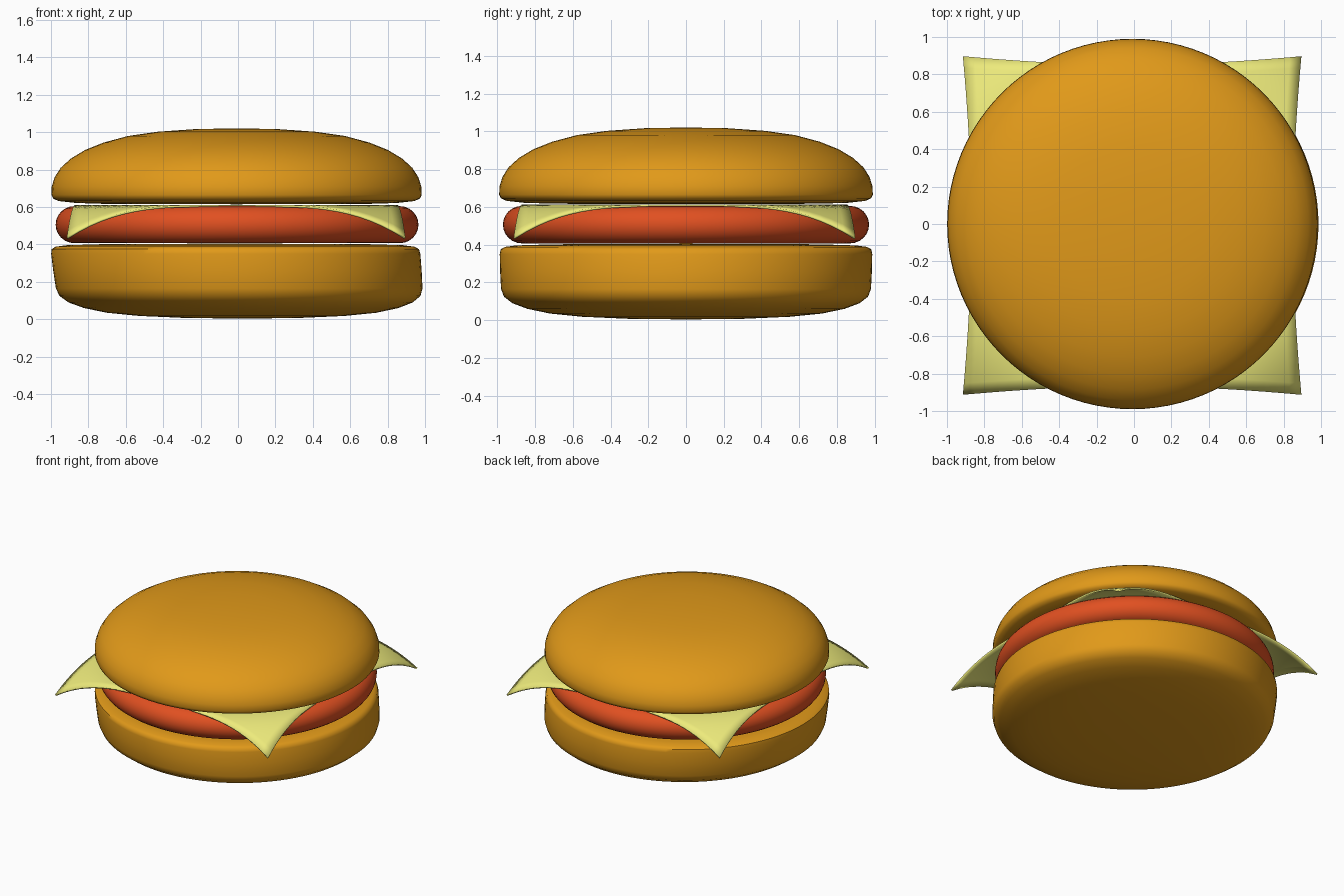
import bpy, bmesh, math

if "Cube" in bpy.data.objects:
    bpy.data.objects.remove(bpy.data.objects["Cube"])


def finish(name, bm, color):
    bmesh.ops.recalc_face_normals(bm, faces=bm.faces)
    me = bpy.data.meshes.new(name)
    bm.to_mesh(me)
    bm.free()
    ob = bpy.data.objects.new(name, me)
    bpy.context.collection.objects.link(ob)
    mat = bpy.data.materials.get(color[0]) or bpy.data.materials.new(color[0])
    mat.diffuse_color = (*color[1], 1)
    mat.use_nodes = True
    mat.node_tree.nodes["Principled BSDF"].inputs["Base Color"].default_value = mat.diffuse_color
    me.materials.append(mat)
    bpy.ops.object.select_all(action='DESELECT')
    ob.select_set(True)
    bpy.context.view_layer.objects.active = ob
    bpy.ops.object.shade_smooth_by_angle(angle=math.radians(50))
    return ob


def lathe(name, profile, color, centre=0.0, shear=0.0, steps=96):
    """Spin an (r, z) profile; centre and shear shift the rings in x."""
    bm = bmesh.new()
    verts = [bm.verts.new((r, 0, z)) for r, z in profile]
    edges = [bm.edges.new(p) for p in zip(verts, verts[1:])]
    bmesh.ops.spin(bm, geom=verts + edges, cent=(0, 0, 0), axis=(0, 0, 1),
                   angle=math.tau, steps=steps, use_duplicate=False)
    bmesh.ops.remove_doubles(bm, verts=bm.verts, dist=1e-4)
    for v in bm.verts:
        v.co.x += centre + shear * (v.co.z - 0.25)
    return finish(name, bm, color)


BUN = ("bun", (0.75, 0.32, 0.01))
MEAT = ("meat", (0.75, 0.08, 0.015))
CHEESE = ("cheese", (0.85, 0.83, 0.2))

# Bottom bun, leaning slightly
lathe("bottom_bun", [(0, 0.004), (0.3, 0.007), (0.55, 0.018), (0.72, 0.035),
                     (0.84, 0.06), (0.92, 0.09), (0.965, 0.125), (0.98, 0.165),
                     (0.985, 0.26), (0.987, 0.35), (0.982, 0.375),
                     (0.96, 0.388), (0.9, 0.396), (0.7, 0.402), (0, 0.405)],
      BUN, centre=-0.002, shear=-0.1)

# Patty with a round rim
rim = [(0.87 + 0.1 * math.cos(a), 0.506 + 0.099 * math.sin(a))
       for a in [math.radians(-90 + 15 * i) for i in range(13)]]
lathe("patty", [(0, 0.407)] + rim + [(0, 0.605)], MEAT, centre=-0.005)

# Top bun dome
lathe("top_bun", [(0, 0.615), (0.7, 0.617), (0.86, 0.622), (0.95, 0.632),
                  (0.98, 0.645), (0.99, 0.665), (0.988, 0.71), (0.972, 0.76),
                  (0.94, 0.81), (0.885, 0.86), (0.81, 0.905), (0.71, 0.945),
                  (0.58, 0.98), (0.42, 1.003), (0.22, 1.017), (0, 1.021)],
      BUN, centre=-0.008)

# Cheese slice: square sheet whose corners flare out and droop
bm = bmesh.new()
bmesh.ops.create_grid(bm, x_segments=32, y_segments=32, size=1)
for v in bm.verts:
    u, w = v.co.x, v.co.y
    flare = 0.045 * (u * w) ** 2
    x, y = u * (0.86 + flare), w * (0.86 + flare)
    drop = 0.165 * (max(0, math.hypot(x, y) - 0.87) / 0.4) ** 2
    v.co = (x - 0.01, y - 0.008, 0.612 - drop)
slice_ = finish("cheese_slice", bm, CHEESE)
solid = slice_.modifiers.new("thickness", 'SOLIDIFY')
solid.thickness = 0.012
solid.offset = -1
